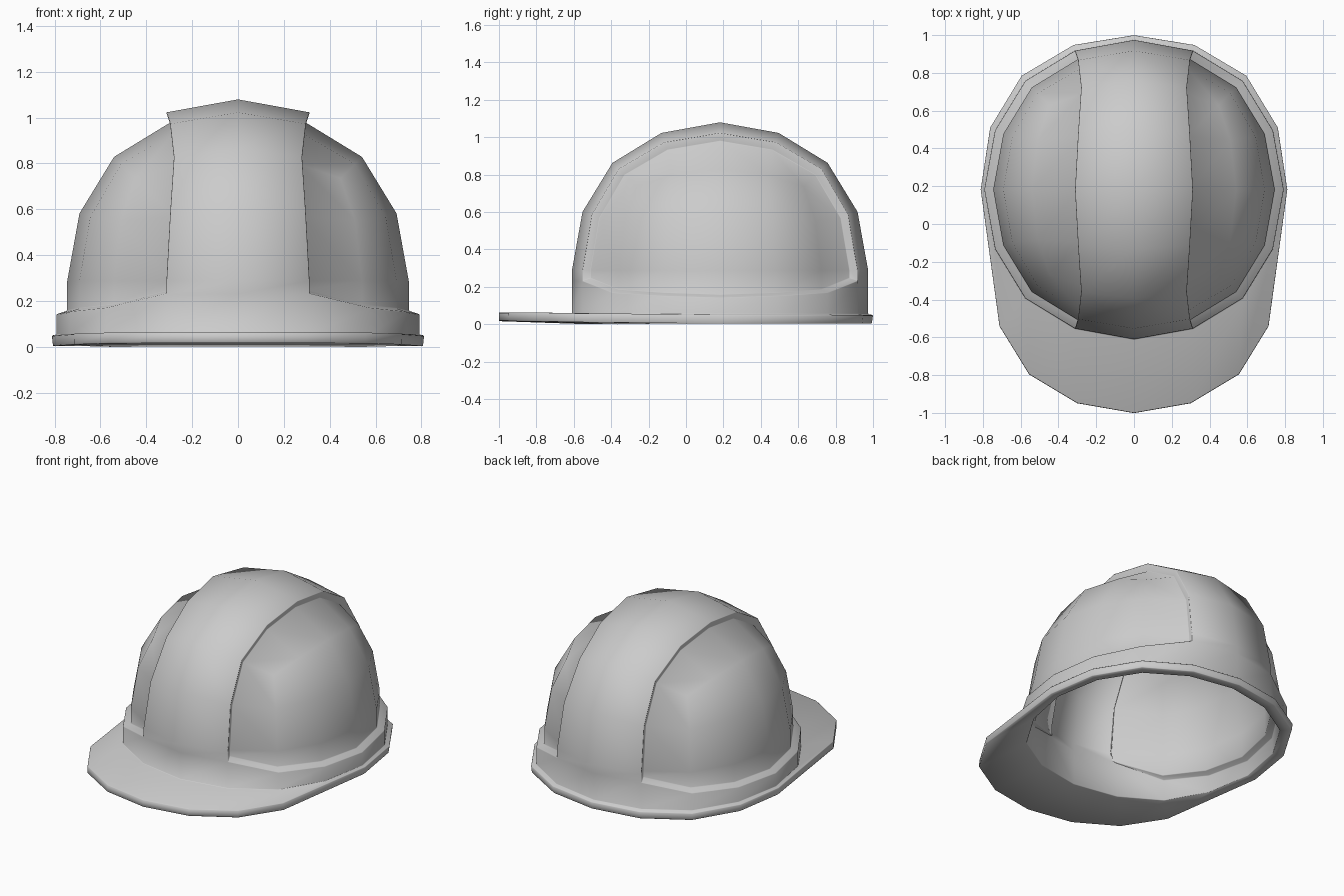
import bpy, bmesh
from mathutils import Vector

if "Cube" in bpy.data.objects:
    bpy.data.objects.remove(bpy.data.objects["Cube"])

R, CY, CZ = 0.792, 0.182, 0.28     # dome radius and centre
T = 0.047                          # shell thickness and panel depth

# Rounded cube as the base grid of the dome
bpy.ops.mesh.primitive_cube_add(size=2)
hat = bpy.context.object
hat.name = "helmet_shell"
sub = hat.modifiers.new("round", 'SUBSURF')
sub.levels = 2
bpy.ops.object.modifier_apply(modifier=sub.name)

bm = bmesh.new()
bm.from_mesh(hat.data)
bmesh.ops.delete(bm, geom=[v for v in bm.verts if v.co.z < -0.01], context='VERTS')
for v in bm.verts:
    d = v.co.normalized()
    boxy = max(0, 1 / max(abs(c) for c in d) - 1)   # slight bulge toward the cube corners
    v.co = d * R * (1 + 0.05 * boxy ** 0.7) + Vector((0, CY, CZ))


def extrude_rim():
    edges = [e for e in bm.edges if e.is_boundary]
    res = bmesh.ops.extrude_edge_only(bm, edges=edges)
    return [g for g in res["geom"] if isinstance(g, bmesh.types.BMVert)]


def step(v, values):
    """Pick a value by the vertex's place around the rim: 0 = middle, 4 = side."""
    x = abs(v.co.x)
    return values[sum(x > lim for lim in (0.15, 0.43, 0.65, 0.765))]


# Lower wall: panel bottom line, then the foot of the dome
for v in extrude_rim():
    v.co.z = step(v, (0.224, 0.224, 0.162, 0.145, 0.135))
for v in extrude_rim():
    v.co.z = 0.046

# Brim: narrow lip at the back, long peak at the front
FRONT = ((0, -1.0), (0.30, -0.948), (0.555, -0.795), (0.712, -0.54), (0.812, CY))
BACK = ((0, 1.0), (0.32, 0.948), (0.595, 0.785), (0.762, 0.51), (0.812, CY))
for v in extrude_rim():
    front = v.co.y < CY - 0.05
    x, y = step(v, FRONT if front else BACK)
    z = step(v, (0.056, 0.056, 0.055, 0.05, 0.042)) if front else 0.042
    v.co = (x if v.co.x > 0 else -x, y, z)

# Recessed side panels
faces = []
for f in bm.faces:
    c = f.calc_center_median()
    if abs(c.x) > 0.25 and c.z > 0.19:
        faces.append(f)
res = bmesh.ops.extrude_face_region(bm, geom=faces)
new = set(res["geom"])
old = [f for f in faces if f.is_valid and f not in new]
if old:
    bmesh.ops.delete(bm, geom=old, context='FACES')
k = 1 - T / R
for v in [g for g in new if isinstance(g, bmesh.types.BMVert)]:
    v.co.x *= k
    v.co.y = CY + (v.co.y - CY) * k
    v.co.z = CZ + (v.co.z - CZ) * k if v.co.z > CZ - 0.01 else v.co.z + 0.015

bmesh.ops.recalc_face_normals(bm, faces=bm.faces[:])
top = max(bm.faces, key=lambda f: f.calc_center_median().z)
if top.normal.z < 0:
    bmesh.ops.reverse_faces(bm, faces=bm.faces[:])
bm.to_mesh(hat.data)
bm.free()

# Shell thickness and softened edges
sol = hat.modifiers.new("thickness", 'SOLIDIFY')
sol.thickness, sol.offset, sol.use_even_offset = T, -1, True
bev = hat.modifiers.new("soft_edges", 'BEVEL')
bev.width, bev.segments, bev.limit_method, bev.angle_limit = 0.005, 1, 'ANGLE', 0.75
for m in (sol, bev):
    bpy.ops.object.modifier_apply(modifier=m.name)
low = min(v.co.z for v in hat.data.vertices)
for v in hat.data.vertices:
    v.co.z -= low
bpy.ops.object.shade_smooth_by_angle(angle=1.2)
